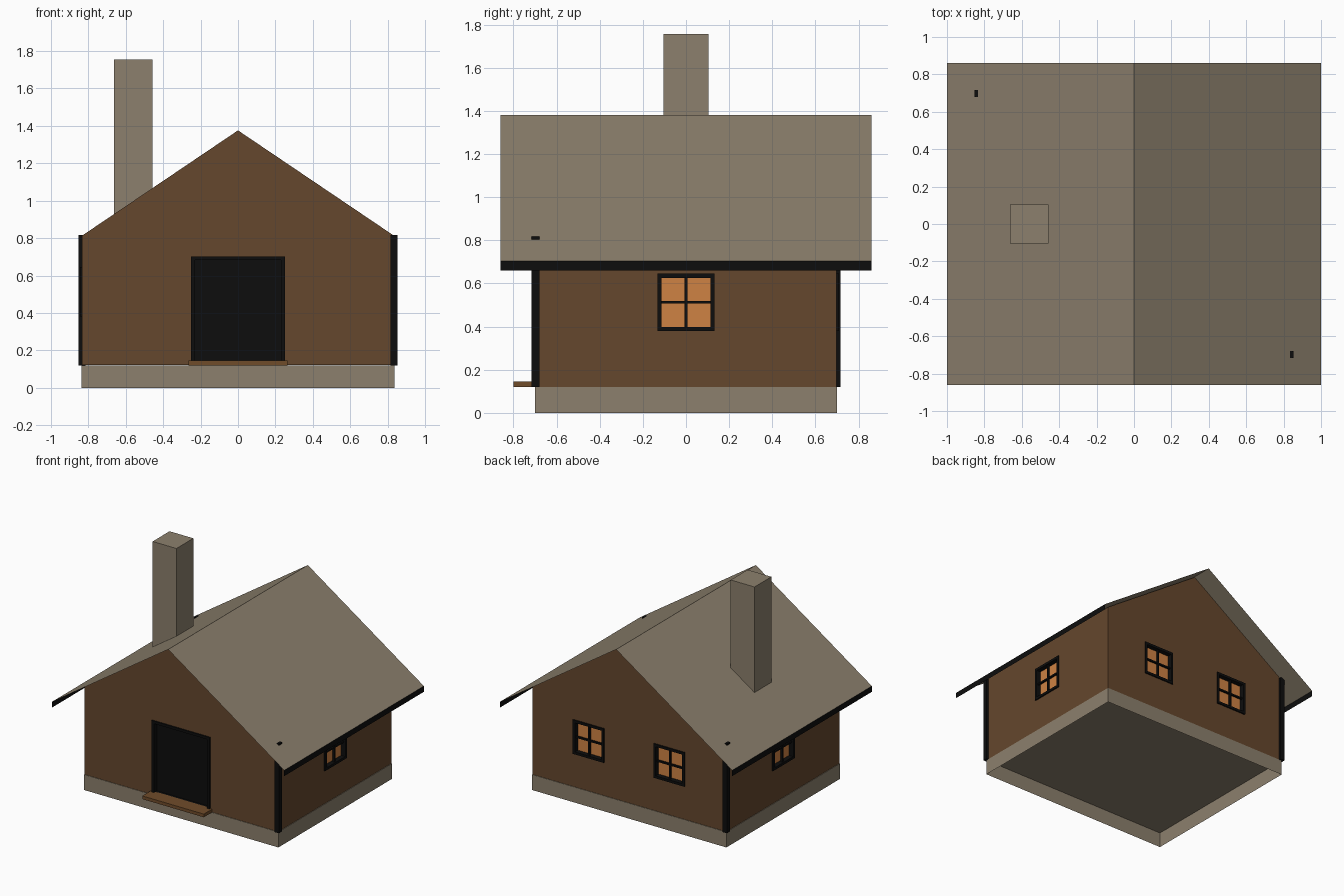
import bpy, bmesh
from math import radians
from mathutils import Matrix, Vector

cube = bpy.data.objects.get("Cube")
if cube:
    bpy.data.objects.remove(cube, do_unlink=True)


def material(name, rgb):
    mat = bpy.data.materials.new(name)
    mat.use_nodes = True
    mat.diffuse_color = (*rgb, 1)
    bsdf = mat.node_tree.nodes["Principled BSDF"]
    bsdf.inputs["Base Color"].default_value = (*rgb, 1)
    bsdf.inputs["Roughness"].default_value = 0.9
    return mat


STONE = material("warm_grey_stone", (0.262, 0.216, 0.153))
WOOD = material("brown_wall", (0.13, 0.063, 0.026))
STEP = material("light_brown_wood", (0.162, 0.072, 0.023))
BLACK = material("black_trim", (0.004, 0.004, 0.004))
GLOW = material("orange_glass", (0.62, 0.223, 0.056))


def add_box(bm, lo, hi):
    lo, hi = Vector(lo), Vector(hi)
    mat = Matrix.Translation((lo + hi) / 2) @ Matrix.Diagonal((*(hi - lo), 1))
    return bmesh.ops.create_cube(bm, size=1, matrix=mat)["verts"]


def finish(name, bm, mat, matrix=None):
    if matrix:
        bm.transform(matrix)
    mesh = bpy.data.meshes.new(name)
    bm.to_mesh(mesh)
    bm.free()
    mesh.materials.append(mat)
    obj = bpy.data.objects.new(name, mesh)
    bpy.context.collection.objects.link(obj)
    return obj


def boxes(name, mat, spans, matrix=None):
    bm = bmesh.new()
    for lo, hi in spans:
        add_box(bm, lo, hi)
    return finish(name, bm, mat, matrix)


def strip(name, mat, profile, half_depth, cap=False):
    """Sweep an x-z profile along y; cap it to make a closed prism."""
    bm = bmesh.new()
    front = [bm.verts.new((x, -half_depth, z)) for x, z in profile]
    back = [bm.verts.new((x, half_depth, z)) for x, z in profile]
    n = len(profile)
    for i in range(n if cap else n - 1):
        j = (i + 1) % n
        bm.faces.new((front[i], front[j], back[j], back[i]))
    if cap:
        bm.faces.new(front)
        bm.faces.new(back[::-1])
        bmesh.ops.recalc_face_normals(bm, faces=bm.faces)
    return finish(name, bm, mat)


HX, HY = 0.835, 0.698      # half size of the walls
BASE, EAVE, RIDGE = 0.12, 0.705, 1.38
slope = RIDGE - EAVE

# Stone foundation, open underneath
bm = bmesh.new()
add_box(bm, (-HX - 0.003, -HY - 0.002, 0), (HX + 0.003, HY + 0.002, BASE))
bottom = [f for f in bm.faces if f.normal.z < -0.9]
bmesh.ops.delete(bm, geom=bottom, context="FACES_ONLY")
finish("foundation", bm, STONE)

# Gabled wall block
top = RIDGE - 0.004
shoulder = top - slope * HX
walls = strip("walls", WOOD, [(-HX, BASE + 0.001), (HX, BASE + 0.001), (HX, shoulder),
                              (0, top), (-HX, shoulder)], HY, cap=True)

# Thin roof sheet and its two eave boards
strip("roof", STONE, [(1, EAVE), (0, RIDGE), (-1, EAVE)], 0.86)
for side, name in ((1, "left"), (-1, "right")):
    strip(name + "_eave_board", BLACK, [(side, EAVE - 0.045), (side, EAVE)], 0.86)

# Chimney
boxes("chimney", STONE, [((-0.663, -0.104, 0.8), (-0.458, 0.104, 1.755))])

# Posts on two opposite corners
for s, name in ((1, "front_corner_post"), (-1, "back_corner_post")):
    c = Vector((s * 0.835, -s * 0.697, 0))
    r = 0.0185
    boxes(name, BLACK, [(c + Vector((-r, -r, BASE)), c + Vector((r, r, 0.817)))])

# Door step
boxes("door_step", STEP, [((-0.265, -0.8, BASE), (0.265, -HY + 0.01, 0.145))])

PROUD, DEEP = 0.01, 0.035
cutters = []


def opening(name, wall_angle, distance, offset, z0, z1, half, panel_mat, rim, bar):
    """Recessed panel with a frame, and a cutter for its pocket in the wall."""
    place = Matrix.Rotation(radians(wall_angle), 4, "Z") @ Matrix.Translation((offset, -distance, 0))
    cutters.append(boxes(name + "_cutter", BLACK, [((-half, -0.1, z0), (half, DEEP, z1))], place))
    y0, y1 = -PROUD, DEEP
    spans = [((-half, y0, z0), (-half + rim, y1, z1)),
             ((half - rim, y0, z0), (half, y1, z1)),
             ((-half + rim, y0, z0), (half - rim, y1, z0 + rim)),
             ((-half + rim, y0, z1 - rim), (half - rim, y1, z1))]
    if bar:
        mid = (z0 + z1) / 2
        spans += [((-bar, 0, z0 + rim), (bar, 0.015, z1 - rim)),
                  ((-half + rim, 0, mid - bar), (half - rim, 0.015, mid + bar))]
    boxes(name + "_frame", BLACK, spans, place)
    boxes(name + "_panel", panel_mat,
          [((-half + rim, DEEP - 0.008, z0 + rim), (half - rim, DEEP - 0.001, z1 - rim))], place)


# Door and four windows
opening("door", 0, HY, 0, 0.125, 0.702, 0.25, BLACK, 0.02, 0)
for name, angle, dist, off in (("left_window", 90, HX, 0), ("right_window", -90, HX, 0),
                               ("back_window_a", 180, HY, 0.348), ("back_window_b", 180, HY, -0.348)):
    opening(name, angle, dist, off, 0.38, 0.645, 0.133, GLOW, 0.019, 0.006)

# Cut the pockets, then drop the cutters
bpy.context.view_layer.objects.active = walls
for cutter in cutters:
    mod = walls.modifiers.new("pocket", "BOOLEAN")
    mod.operation = "DIFFERENCE"
    mod.solver = "EXACT"
    mod.object = cutter
    bpy.ops.object.modifier_apply(modifier=mod.name)
    bpy.data.objects.remove(cutter, do_unlink=True)
